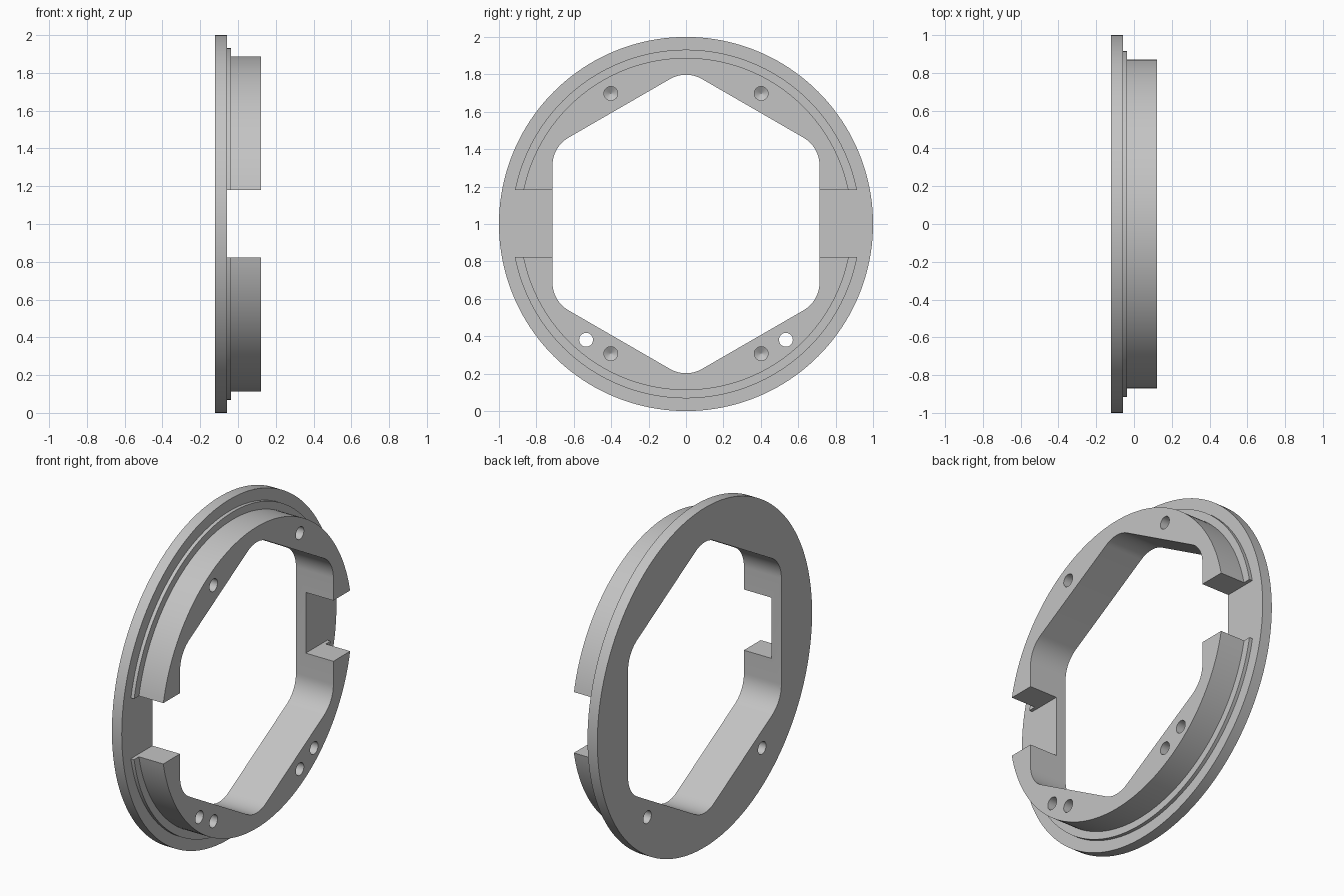
import bpy
import bmesh
from math import sin, cos, pi, radians
from mathutils import Vector

cube = bpy.data.objects.get("Cube")
if cube:
    bpy.data.objects.remove(cube, do_unlink=True)

BACK, FLANGE, LIP, FACE = -0.122, -0.058, -0.037, 0.122
CENTRE = 1.0

grey = bpy.data.materials.new("plain_grey")
grey.use_nodes = True
grey.diffuse_color = (0.55, 0.55, 0.55, 1)
grey.node_tree.nodes["Principled BSDF"].inputs["Base Color"].default_value = (0.55, 0.55, 0.55, 1)


def circle(radius, y=0, z=CENTRE, n=32):
    return [(y + radius * cos(2 * pi * i / n), z + radius * sin(2 * pi * i / n)) for i in range(n)]


def loft(name, sections):
    """Solid along x through (x, outline) sections, capped at both ends."""
    bm = bmesh.new()
    rings = [[bm.verts.new((x, y, z)) for y, z in outline] for x, outline in sections]
    n = len(rings[0])
    for a, b in zip(rings, rings[1:]):
        for i in range(n):
            j = (i + 1) % n
            bm.faces.new((a[i], a[j], b[j], b[i]))
    bm.faces.new(rings[0])
    bm.faces.new(rings[-1])
    bmesh.ops.recalc_face_normals(bm, faces=bm.faces)
    mesh = bpy.data.meshes.new(name)
    bm.to_mesh(mesh)
    bm.free()
    mesh.materials.append(grey)
    obj = bpy.data.objects.new(name, mesh)
    bpy.context.collection.objects.link(obj)
    return obj


def cut(target, cutter):
    cutter.hide_render = True
    mod = target.modifiers.new("cut", "BOOLEAN")
    mod.operation = "DIFFERENCE"
    mod.solver = "EXACT"
    mod.object = cutter
    bpy.context.view_layer.objects.active = target
    bpy.ops.object.modifier_apply(modifier=mod.name)
    bpy.data.objects.remove(cutter, do_unlink=True)


def rounded_hexagon(apothem, fillet, steps=12):
    points = []
    for k in range(6):
        middle = radians(30 + 60 * k)
        corner = Vector((cos(middle), sin(middle))) * (apothem - fillet) / cos(pi / 6)
        for s in range(steps + 1):
            a = middle + radians(-30 + 60 * s / steps)
            points.append((corner.x + fillet * cos(a), CENTRE + corner.y + fillet * sin(a)))
    return points


# Stepped disc: wide flange, thin lip, tall collar
rim, lip, collar = (circle(r, n=160) for r in (1.0, 0.932, 0.888))
ring = loft("flanged_ring", [(BACK, rim), (FLANGE, rim), (FLANGE, lip),
                             (LIP, lip), (LIP, collar), (FACE, collar)])

# Rounded hexagonal opening
opening = rounded_hexagon(0.714, 0.172)
cut(ring, loft("opening_cutter", [(-0.3, opening), (0.3, opening)]))

# Side notches through the collar and lip down to the flange
for side in (-1, 1):
    near, far = 0.6 * side, 1.2 * side
    box = [(near, 0.823), (far, 0.823), (far, 1.181), (near, 1.181)]
    cut(ring, loft("notch_cutter", [(FLANGE, box), (0.3, box)]))

# Drilled blind holes with conical bottoms, and two through holes
HOLE = 0.037
for side in (-1, 1):
    for z in (0.307, 1.698):
        bore = circle(HOLE, 0.402 * side, z)
        tip = circle(0.001, 0.402 * side, z)
        cut(ring, loft("blind_hole_cutter", [(-0.065, tip), (-0.043, bore), (0.3, bore)]))
    bore = circle(HOLE, 0.534 * side, 0.381)
    cut(ring, loft("through_hole_cutter", [(-0.3, bore), (0.3, bore)]))

bpy.ops.object.select_all(action="DESELECT")
ring.select_set(True)
bpy.context.view_layer.objects.active = ring
bpy.ops.object.shade_smooth_by_angle(angle=radians(30))
